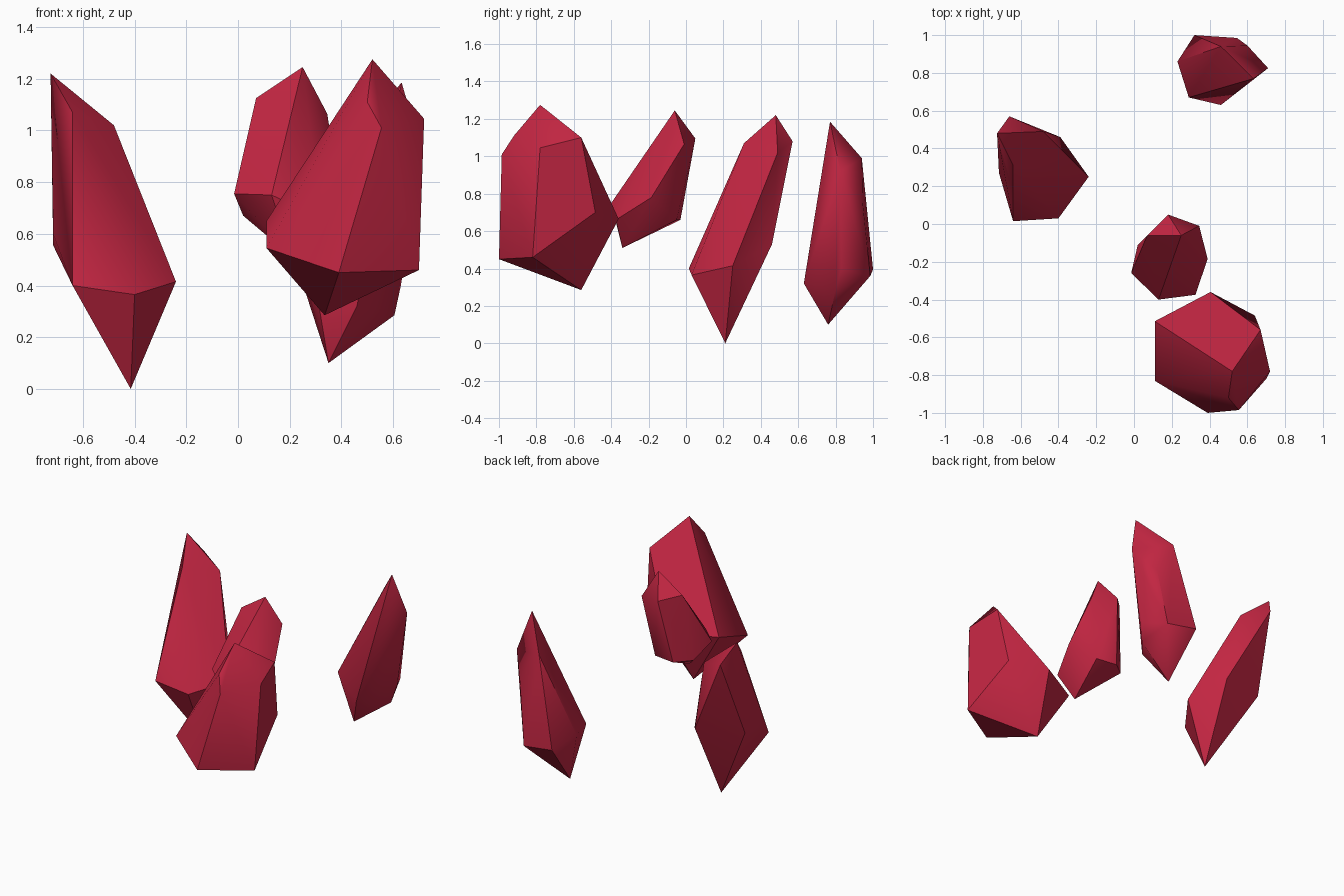
import bpy, bmesh, math

ruby = bpy.data.materials.new("ruby_red")
ruby.diffuse_color = (0.54, 0.019, 0.054, 1)


def shard(name, corners):
    """Cut-gem shard: convex hull around its corner points, softly shaded."""
    bm = bmesh.new()
    for c in corners:
        bm.verts.new(c)
    hull = bmesh.ops.convex_hull(bm, input=bm.verts[:])
    loose = [v for v in bm.verts if not v.link_faces]
    bmesh.ops.delete(bm, geom=loose, context='VERTS')
    bmesh.ops.recalc_face_normals(bm, faces=bm.faces[:])
    mesh = bpy.data.meshes.new(name)
    bm.to_mesh(mesh)
    bm.free()
    mesh.materials.append(ruby)
    obj = bpy.data.objects.new(name, mesh)
    bpy.context.collection.objects.link(obj)
    bpy.ops.object.select_all(action='DESELECT')
    obj.select_set(True)
    bpy.context.view_layer.objects.active = obj
    bpy.ops.object.shade_smooth_by_angle(angle=math.radians(40))


# Tall leaning shard: crown, girdle, tip
shard("left_shard", [
    (-.725, .48, 1.22), (-.66, .57, 1.08), (-.48, .49, 1.02), (-.64, .31, 1.07),
    (-.39, .46, .53), (-.24, .25, .415), (-.40, .03, .365), (-.64, .015, .40),
    (-.715, .27, .60), (-.715, .38, .555), (-.415, .21, 0)])

# Small floating shard
shard("middle_shard", [
    (.25, -.06, 1.245), (.07, -.06, 1.125), (.18, .05, 1.095), (.345, -.01, 1.065),
    (-.015, -.26, .755), (.13, -.40, .75), (.325, -.375, .66), (.39, -.185, .78),
    (.02, -.11, .67), (.12, -.03, .66), (.27, -.05, .66), (.21, -.34, .51)])

# Broad shard at the front
shard("front_shard", [
    (.52, -.78, 1.275), (.72, -.78, 1.045), (.67, -.56, 1.10), (.50, -.92, 1.11),
    (.555, -.985, 1.01), (.405, -.36, .665), (.64, -.485, .70), (.11, -.515, .65),
    (.11, -.83, .545), (.70, -.82, .46), (.39, -1.0, .45), (.335, -.56, .285)])

# Slim shard at the back
shard("back_shard", [
    (.633, .77, 1.185), (.71, .825, .92), (.46, .94, .99), (.60, .945, .75),
    (.32, 1.0, .395), (.545, .985, .36), (.23, .86, .47), (.29, .67, .46),
    (.46, .63, .32), (.605, .80, .285), (.63, .83, .40), (.35, .76, .10)])
